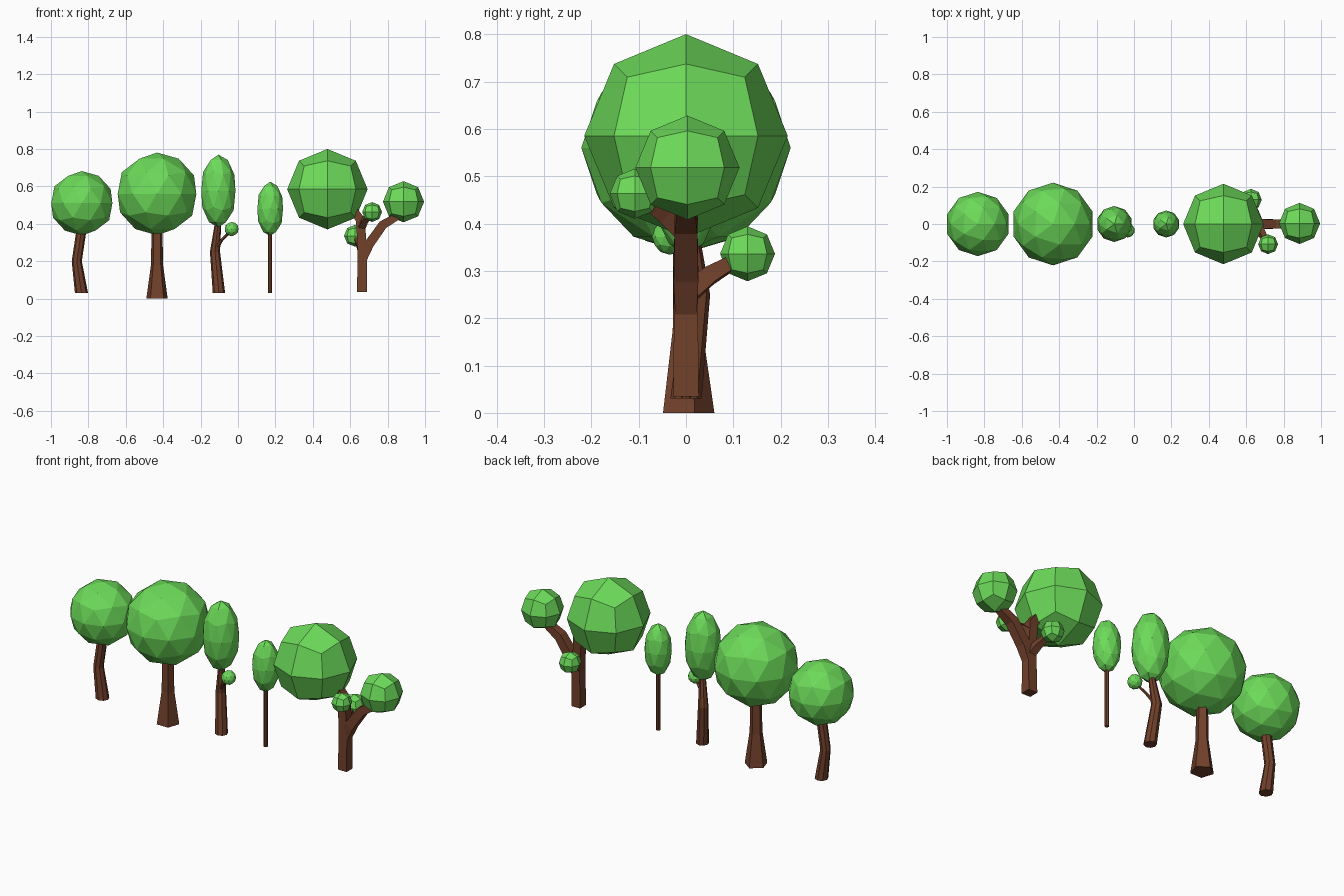
import bpy, bmesh, math
from mathutils import Vector, Matrix

if "Cube" in bpy.data.objects:
    bpy.data.objects.remove(bpy.data.objects["Cube"])


def material(name, rgb):
    m = bpy.data.materials.new(name)
    m.diffuse_color = (*rgb, 1)
    m.use_nodes = True
    m.node_tree.nodes["Principled BSDF"].inputs["Base Color"].default_value = m.diffuse_color
    return m


GREEN = material("leaf_green", (0.15, 0.70, 0.10))
BROWN = material("bark_brown", (0.165, 0.052, 0.024))


def finish(name, bm, mat):
    bmesh.ops.recalc_face_normals(bm, faces=bm.faces)
    mesh = bpy.data.meshes.new(name)
    bm.to_mesh(mesh)
    bm.free()
    mesh.materials.append(mat)
    ob = bpy.data.objects.new(name, mesh)
    bpy.context.collection.objects.link(ob)
    return ob


def ico_crown(name, centre, r, rz=None):
    """Faceted icosphere crown, optionally stretched upward."""
    bm = bmesh.new()
    bmesh.ops.create_icosphere(bm, subdivisions=2, radius=1)
    bm.transform(Matrix.Translation(centre) @ Matrix.Diagonal((r, r, rz or r, 1)))
    return finish(name, bm, GREEN)


def cube_crown(name, centre, r):
    """Crown made from a cube subdivided once and pushed onto a sphere."""
    bm = bmesh.new()
    bmesh.ops.create_cube(bm, size=2)
    bmesh.ops.subdivide_edges(bm, edges=bm.edges[:], cuts=1, use_grid_fill=True)
    for v in bm.verts:
        v.co = Vector(centre) + v.co.normalized() * r
    return finish(name, bm, GREEN)


def limb(name, path, sides, level=False):
    """Tapered tube through (x, y, z, radius) points; level keeps rings horizontal."""
    bm = bmesh.new()
    pts = [Vector(p[:3]) for p in path]
    start = math.pi / 4 if sides == 4 else math.pi / 2
    widen = math.sqrt(2) if sides == 4 else 1
    rings = []
    for i, p in enumerate(pts):
        tangent = pts[min(i + 1, len(pts) - 1)] - pts[max(i - 1, 0)]
        q = Vector((0, 0, 1)).rotation_difference(tangent)
        ring = []
        for k in range(sides):
            a = start + 2 * math.pi * k / sides
            off = Vector((math.cos(a), math.sin(a), 0)) * path[i][3] * widen
            ring.append(bm.verts.new(p + (off if level else q @ off)))
        rings.append(ring)
    for a, b in zip(rings, rings[1:]):
        for k in range(sides):
            n = (k + 1) % sides
            bm.faces.new((a[k], a[n], b[n], b[k]))
    bm.faces.new(rings[0])
    bm.faces.new(rings[-1])
    return finish(name, bm, BROWN)


# Bent round tree
ico_crown("bent_tree_crown", (-0.835, 0, 0.51), 0.172)
limb("bent_tree_trunk", [(-0.837, 0, 0.03, 0.035), (-0.862, 0, 0.2, 0.027),
                         (-0.835, 0, 0.38, 0.027)], 8, True)

# Large round tree with flared five-sided trunk
ico_crown("large_tree_crown", (-0.433, 0, 0.56), 0.221)
limb("large_tree_trunk", [(-0.433, 0, 0, 0.06), (-0.433, 0, 0.18, 0.034),
                          (-0.433, 0, 0.4, 0.03)], 5, True)

# Tall oval tree with a side twig
ico_crown("oval_tree_crown", (-0.105, 0, 0.575), 0.096, 0.195)
limb("oval_tree_trunk", [(-0.102, 0, 0.03, 0.033), (-0.123, 0.024, 0.25, 0.027),
                         (-0.105, 0.005, 0.42, 0.016)], 8, True)
limb("oval_tree_twig", [(-0.12, 0.02, 0.26, 0.013), (-0.085, -0.01, 0.315, 0.008),
                        (-0.04, -0.03, 0.36, 0.007)], 6)
ico_crown("oval_tree_twig_leaves", (-0.034, -0.034, 0.372), 0.038)

# Slim sapling
ico_crown("sapling_crown", (0.172, 0, 0.48), 0.072, 0.145)
limb("sapling_trunk", [(0.172, 0, 0.03, 0.011), (0.172, 0, 0.38, 0.011)], 8, True)

# Forked tree: square trunk and limbs, four crowns
limb("forked_tree_trunk", [(0.663, 0, 0.035, 0.027), (0.665, 0, 0.24, 0.025),
                           (0.66, 0, 0.33, 0.024), (0.655, 0, 0.42, 0.025),
                           (0.62, 0, 0.47, 0.022), (0.54, 0, 0.51, 0.02)], 4)
limb("forked_tree_right_limb", [(0.662, 0, 0.2, 0.022), (0.70, 0, 0.29, 0.026),
                                (0.775, 0, 0.395, 0.024), (0.87, 0, 0.45, 0.018)], 4)
limb("forked_tree_back_limb", [(0.665, 0, 0.25, 0.022), (0.65, 0.05, 0.29, 0.018),
                               (0.628, 0.12, 0.33, 0.012)], 4)
limb("forked_tree_front_limb", [(0.66, 0, 0.38, 0.02), (0.68, -0.045, 0.42, 0.017),
                                (0.712, -0.10, 0.46, 0.012)], 4)
for label, centre, r in (("main", (0.478, 0, 0.585), 0.215),
                         ("right", (0.885, 0.003, 0.518), 0.11),
                         ("front", (0.717, -0.108, 0.463), 0.053),
                         ("back", (0.625, 0.13, 0.336), 0.058)):
    cube_crown("forked_tree_" + label + "_crown", centre, r)
